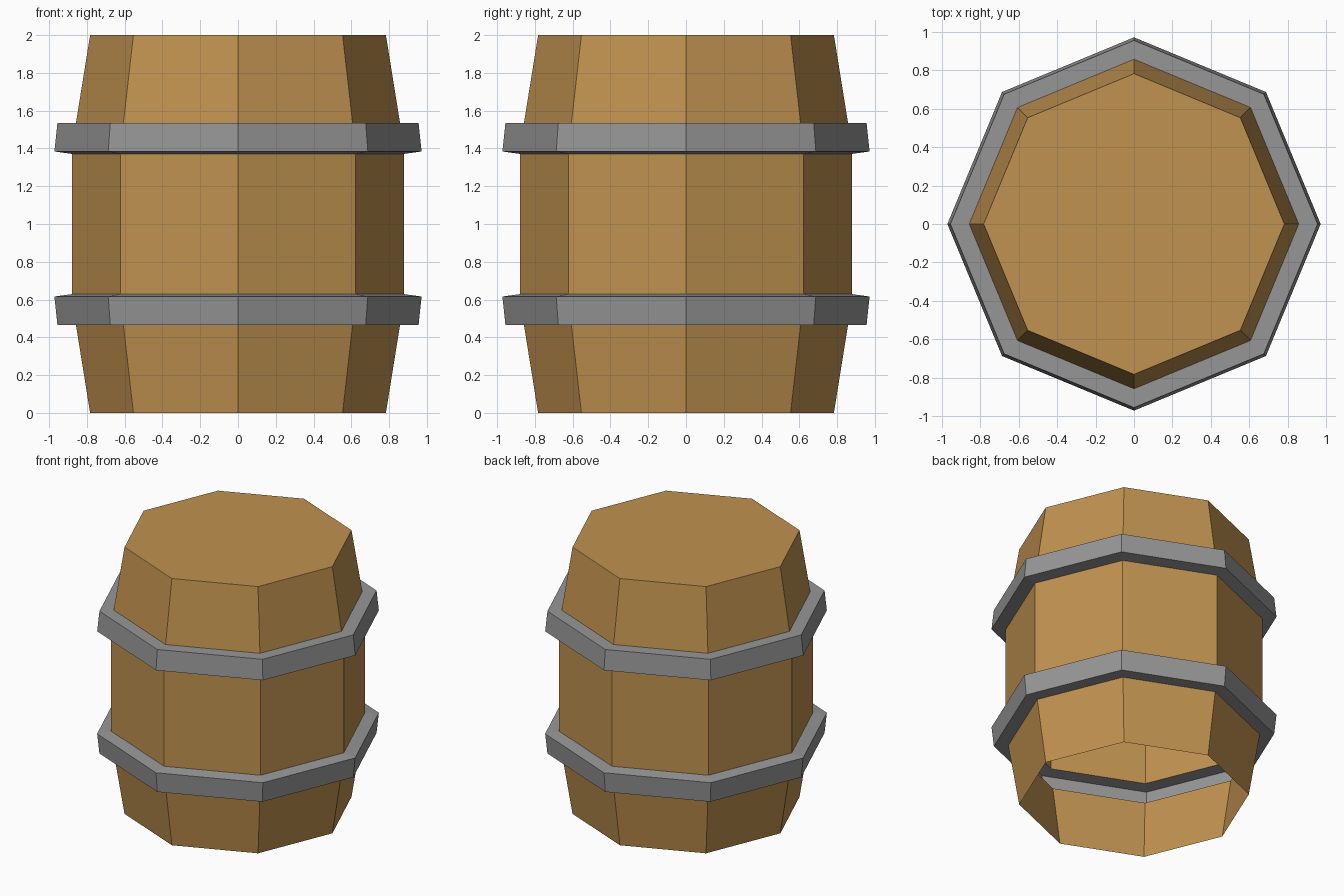
import bpy, bmesh, math

if "Cube" in bpy.data.objects:
    bpy.data.objects.remove(bpy.data.objects["Cube"])


def material(name, srgb):
    m = bpy.data.materials.new(name)
    m.diffuse_color = [((c / 255 + 0.055) / 1.055) ** 2.4 for c in srgb] + [1]
    m.use_nodes = True
    m.node_tree.nodes["Principled BSDF"].inputs["Base Color"].default_value = m.diffuse_color
    return m


wood = material("wood", (192, 146, 80))
iron = material("iron", (150, 150, 150))

SIDES = 8
# Outer shell profile (radius, z); the hoops are stepped out of the shell
lower = [(0.783, 0), (0.858, 0.466), (0.956, 0.466), (0.972, 0.616), (0.878, 0.629)]
profile = lower + [(r, 2 - z) for r, z in reversed(lower)]
hoop_bands = {1, 2, 3, 5 + 0, 6, 7}  # profile segments that are iron

bm = bmesh.new()
rings = []
for r, z in profile:
    rings.append([bm.verts.new((r * math.cos(a), r * math.sin(a), z))
                  for a in (2 * math.pi * i / SIDES for i in range(SIDES))])

# Staves and hoops
for k in range(len(rings) - 1):
    for i in range(SIDES):
        j = (i + 1) % SIDES
        f = bm.faces.new((rings[k][i], rings[k][j], rings[k + 1][j], rings[k + 1][i]))
        f.material_index = 1 if k in hoop_bands else 0

# Lid (the underside stays open)
bm.faces.new(rings[-1])

mesh = bpy.data.meshes.new("barrel")
bm.to_mesh(mesh)
bm.free()
mesh.materials.append(wood)
mesh.materials.append(iron)
barrel = bpy.data.objects.new("barrel", mesh)
bpy.context.collection.objects.link(barrel)
